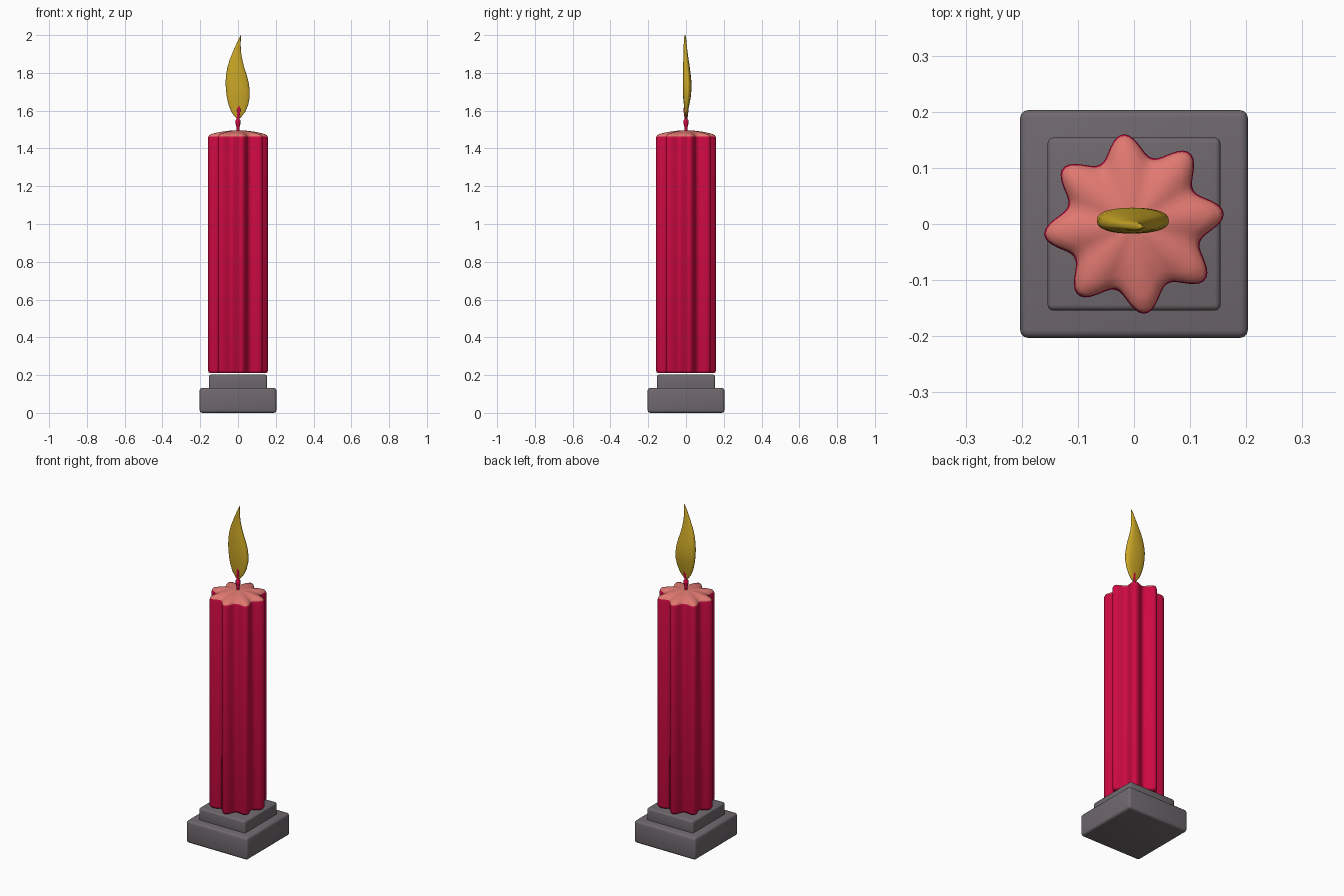
import bpy, bmesh, math

if "Cube" in bpy.data.objects:
    bpy.data.objects.remove(bpy.data.objects["Cube"])


def material(name, rgb):
    m = bpy.data.materials.new(name)
    m.diffuse_color = (*rgb, 1)
    m.use_nodes = True
    m.node_tree.nodes["Principled BSDF"].inputs["Base Color"].default_value = m.diffuse_color
    return m


RED = material("crimson wax", (0.62, 0.003, 0.055))
PINK = material("pink wax", (0.75, 0.19, 0.165))
GREY = material("grey stone", (0.16, 0.14, 0.155))
GOLD = material("golden flame", (0.60, 0.39, 0.02))


def finish(bm, name, mats, angle=40):
    bmesh.ops.recalc_face_normals(bm, faces=bm.faces)
    me = bpy.data.meshes.new(name)
    bm.to_mesh(me)
    bm.free()
    ob = bpy.data.objects.new(name, me)
    bpy.context.collection.objects.link(ob)
    for m in mats:
        me.materials.append(m)
    bpy.ops.object.select_all(action='DESELECT')
    ob.select_set(True)
    bpy.context.view_layer.objects.active = ob
    bpy.ops.object.shade_smooth_by_angle(angle=math.radians(angle))
    return ob


def loft(rings):
    """Closed tube through equally sized rings of points."""
    bm = bmesh.new()
    vs = [[bm.verts.new(p) for p in r] for r in rings]
    n = len(vs[0])
    for a, b in zip(vs, vs[1:]):
        for i in range(n):
            j = (i + 1) % n
            bm.faces.new((a[i], a[j], b[j], b[i]))
    bm.faces.new(vs[0][::-1])
    bm.faces.new(vs[-1])
    return bm


def slab(name, half, z0, z1, bevel):
    """Square stone step with rounded edges."""
    bm = bmesh.new()
    bmesh.ops.create_cube(bm, size=1)
    for v in bm.verts:
        v.co = (v.co.x * 2 * half, v.co.y * 2 * half,
                z0 if v.co.z < 0 else z1)
    bmesh.ops.bevel(bm, geom=bm.edges[:], offset=bevel, segments=3,
                    profile=0.5, affect='EDGES')
    finish(bm, name, [GREY])


# Stepped base
slab("base_lower", 0.203, 0.0, 0.133, 0.014)
slab("base_upper", 0.154, 0.12, 0.202, 0.010)

# Fluted candle with eight lobes and a gently domed top
N = 128


def fluted(scale, z, inset=0.0):
    pts = []
    for i in range(N):
        t = 2 * math.pi * i / N
        wave = (0.5 + 0.5 * math.cos(8 * (t - math.radians(7)))) ** 1.15
        r = (0.122 + 0.039 * wave - inset) * scale
        pts.append((r * math.cos(t), r * math.sin(t), z))
    return pts


candle_rings = [fluted(0.5, 0.210), fluted(1, 0.210, 0.012), fluted(1, 0.215, 0.005),
                fluted(1, 0.226), fluted(1, 1.452), fluted(1, 1.464, 0.003),
                fluted(1, 1.472, 0.009), fluted(0.85, 1.480, 0.009),
                fluted(0.6, 1.488, 0.009), fluted(0.3, 1.494, 0.009),
                fluted(0.05, 1.496, 0.009)]
candle = finish(loft(candle_rings), "candle", [RED, PINK], 60)
for p in candle.data.polygons:
    if p.center.z > 1.466:
        p.material_index = 1


# Wick: pinched just under the flame, pointed tip
def circle(r, z, x=0.0, n=12):
    return [(x + r * math.cos(2 * math.pi * i / n),
             r * math.sin(2 * math.pi * i / n), z) for i in range(n)]


wick = [(0.009, 1.485, 0), (0.008, 1.51, 0), (0.014, 1.535, 0),
        (0.014, 1.548, 0), (0.007, 1.556, 0), (0.011, 1.58, 0.002),
        (0.013, 1.605, 0.004), (0.010, 1.63, 0.006), (0.002, 1.655, 0.008)]
finish(loft([circle(*w) for w in wick]), "wick", [RED], 60)

# Flame: flattened curling teardrop (z, left, right, half thickness, y)
flame = [(1.553, -0.002, 0.002, 0.002, 0), (1.570, -0.019, 0.020, 0.006, 0),
         (1.595, -0.036, 0.039, 0.009, 0.001), (1.630, -0.050, 0.054, 0.014, 0.003),
         (1.670, -0.059, 0.062, 0.020, 0.005), (1.710, -0.064, 0.062, 0.023, 0.006),
         (1.750, -0.066, 0.056, 0.023, 0.006), (1.790, -0.063, 0.046, 0.021, 0.004),
         (1.830, -0.056, 0.033, 0.018, 0.002), (1.870, -0.044, 0.023, 0.014, 0),
         (1.910, -0.028, 0.016, 0.010, -0.002), (1.950, -0.010, 0.014, 0.008, -0.004),
         (1.980, 0.004, 0.015, 0.006, -0.005), (2.000, 0.014, 0.016, 0.002, -0.005)]


def flat_ring(z, xl, xr, th, y, n=32):
    pts = []
    for i in range(n):
        c, s = math.cos(2 * math.pi * i / n), math.sin(2 * math.pi * i / n)
        pts.append(((xl + xr) / 2 + (xr - xl) / 2 * c,
                    y + th * math.copysign(abs(s) ** 0.75, s), z))
    return pts


finish(loft([flat_ring(*f) for f in flame]), "flame", [GOLD], 70)
